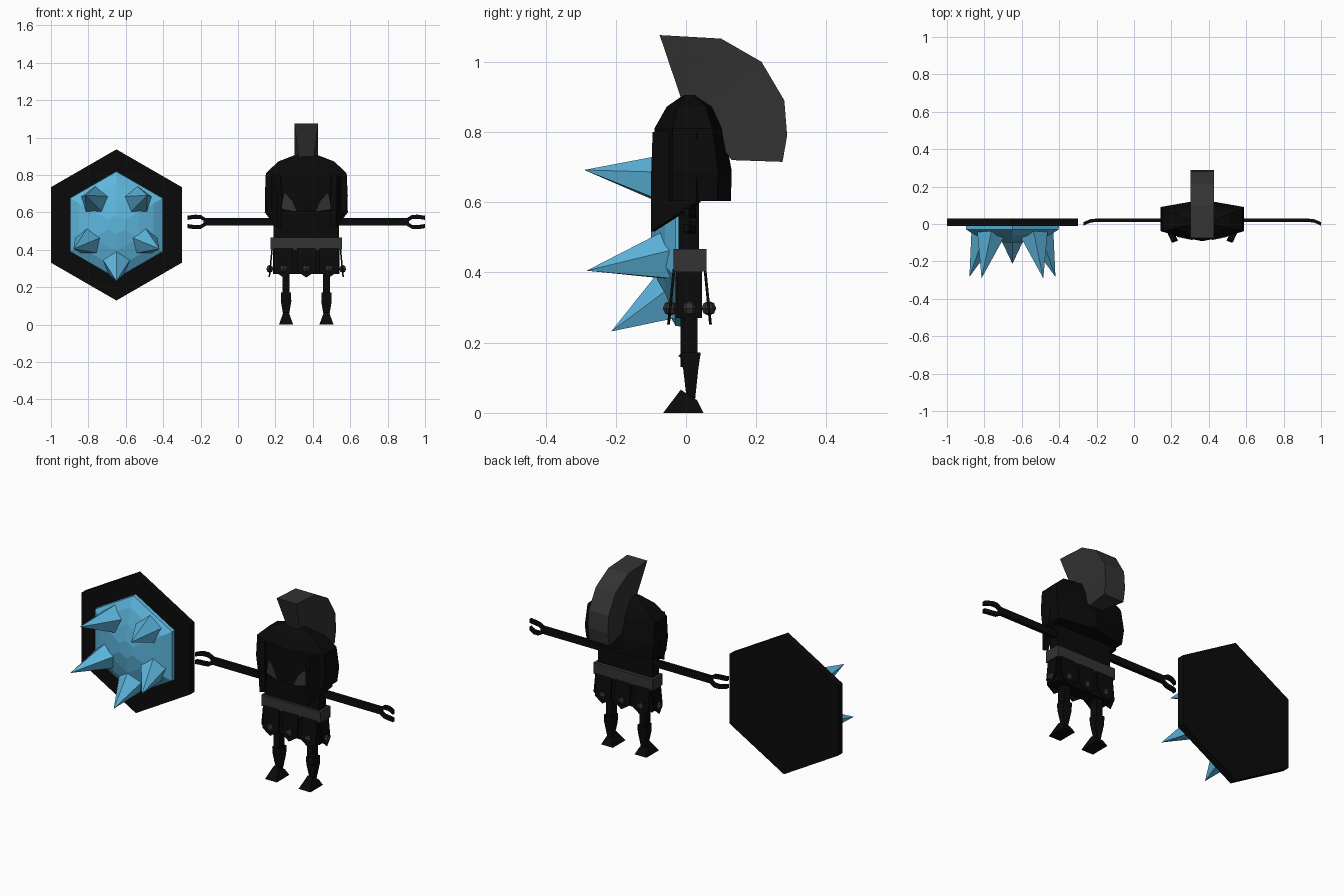
import bpy, bmesh, math
from mathutils import Vector, Matrix

if "Cube" in bpy.data.objects:
    bpy.data.objects.remove(bpy.data.objects["Cube"])

CX = 0.365          # centre line of the figure
SX, SZ = -0.65, 0.533  # centre of the shield


def material(name, rgb):
    m = bpy.data.materials.new(name)
    m.diffuse_color = (*rgb, 1)
    m.use_nodes = True
    m.node_tree.nodes["Principled BSDF"].inputs["Base Color"].default_value = m.diffuse_color
    return m


BLACK = material("black", (0.003, 0.003, 0.003))
GRAY = material("dark gray", (0.033, 0.033, 0.033))
BLUE = material("sky blue", (0.11, 0.47, 0.73))


def finish(name, bm, mat):
    bmesh.ops.recalc_face_normals(bm, faces=bm.faces)
    me = bpy.data.meshes.new(name)
    bm.to_mesh(me)
    bm.free()
    me.materials.append(mat)
    ob = bpy.data.objects.new(name, me)
    bpy.context.collection.objects.link(ob)
    return ob


def loft(name, rings, mat):
    """Skin equal-length rings and cap both ends."""
    bm = bmesh.new()
    vs = [[bm.verts.new(p) for p in r] for r in rings]
    n = len(vs[0])
    for a, b in zip(vs, vs[1:]):
        for i in range(n):
            j = (i + 1) % n
            bm.faces.new((a[i], a[j], b[j], b[i]))
    bm.faces.new(vs[0])
    bm.faces.new(vs[-1])
    return finish(name, bm, mat)


def rect(x0, x1, y0, y1, z):
    return [(x0, y0, z), (x1, y0, z), (x1, y1, z), (x0, y1, z)]


def box(name, x0, x1, y0, y1, z0, z1, mat):
    return loft(name, [rect(x0, x1, y0, y1, z0), rect(x0, x1, y0, y1, z1)], mat)


def hull(name, pts, mat):
    bm = bmesh.new()
    for p in pts:
        bm.verts.new(p)
    bmesh.ops.convex_hull(bm, input=bm.verts[:])
    bmesh.ops.dissolve_limit(bm, angle_limit=0.01, verts=bm.verts[:], edges=bm.edges[:])
    return finish(name, bm, mat)


def cone(name, base, tip, radius, sides, mat):
    base, tip = Vector(base), Vector(tip)
    d = tip - base
    bm = bmesh.new()
    rot = d.to_track_quat('Z', 'Y').to_matrix().to_4x4()
    bmesh.ops.create_cone(bm, cap_ends=True, segments=sides, radius1=radius, radius2=0, depth=d.length,
                          matrix=Matrix.Translation((base + tip) / 2) @ rot)
    return finish(name, bm, mat)


def stud(name, loc):
    bm = bmesh.new()
    bmesh.ops.create_uvsphere(bm, u_segments=6, v_segments=4, radius=0.021, matrix=Matrix.Translation(loc))
    finish(name, bm, GRAY)


def hexagon(r, y):
    return [(SX + r * math.sin(k * math.pi / 3), y, SZ + r * math.cos(k * math.pi / 3)) for k in range(6)]


# Shield plate and faceted boss
loft("shield_plate", [hexagon(0.404, -0.01), hexagon(0.404, 0.03)], BLACK)
loft("shield_boss", [hexagon(r, y) for r, y in
                     ((0.289, 0.0), (0.285, -0.03), (0.23, -0.06), (0.14, -0.085), (0.05, -0.1))], BLUE)

# Five shield spikes: base offset and tip
cone("shield_spike_bottom", (SX, -0.05, 0.325), (SX, -0.213, 0.232), 0.075, 5, BLUE)
for s in (-1, 1):
    cone("shield_spike_upper", (SX + s * 0.115, -0.05, 0.66), (SX + s * 0.165, -0.29, 0.692), 0.08, 5, BLUE)
    cone("shield_spike_middle", (SX + s * 0.145, -0.04, 0.445), (SX + s * 0.23, -0.283, 0.405), 0.08, 5, BLUE)

# Torso, skirt core and belt
box("torso", CX - 0.175, CX + 0.175, -0.022, 0.037, 0.44, 0.72, BLACK)
box("skirt_core", CX - 0.178, CX + 0.178, -0.03, 0.045, 0.27, 0.42, BLACK)
box("belt", CX - 0.19, CX + 0.19, -0.036, 0.058, 0.403, 0.467, GRAY)

# Hanging skirt strips with pointed ends and studs, front and back
for side, y in ((-1, -0.03), (1, 0.05)):
    for k in (-1, 0, 1):
        x = CX + k * 0.122
        prof = [(x - 0.05, 0.41), (x + 0.05, 0.41), (x + 0.05, 0.285), (x, 0.252), (x - 0.05, 0.285)]
        lean = [(px, y + side * (0.41 - pz) * 0.1, pz) for px, pz in prof]
        loft("skirt_strip", [lean, [(a, b + side * 0.008, c) for a, b, c in lean]], BLACK)
        stud("skirt_stud", (x, y + side * 0.015, 0.298))
# Skirt strips at the sides
for s in (-1, 1):
    prof = [(-0.025, 0.41), (0.045, 0.41), (0.045, 0.29), (0.01, 0.255), (-0.025, 0.29)]
    lean = [(CX + s * (0.178 + (0.41 - z) * 0.1), y, z) for y, z in prof]
    loft("side_skirt_strip", [lean, [(a + s * 0.008, b, c) for a, b, c in lean]], BLACK)
    stud("side_skirt_stud", (CX + s * 0.195, 0.01, 0.298))

# Legs, shin guards and feet
for s in (-1, 1):
    x = CX + s * 0.108
    box("thigh", x - 0.019, x + 0.019, -0.015, 0.033, 0.13, 0.29, BLACK)
    loft("shin", [rect(x - 0.012, x + 0.012, 0.003, 0.025, 0.03),
                  rect(x - 0.028, x + 0.028, -0.008, 0.035, 0.125),
                  rect(x - 0.026, x + 0.026, -0.016, 0.042, 0.172)], BLACK)
    cone("knee_stud", (x, -0.008, 0.162), (x, -0.022, 0.162), 0.013, 5, GRAY)
    foot = [(-0.065, 0, 0.038), (0.05, 0, 0.038), (0.032, 0.036, 0.022), (-0.015, 0.066, 0.014), (0.01, 0.045, 0.014)]
    hull("foot", [(x + t * w, y, z) for y, z, w in foot for t in (-1, 1)], BLACK)

# Arms and two-pronged hands
for s in (-1, 1):
    box("arm", CX + s * 0.15, CX + s * 0.55, 0.01, 0.03, 0.53, 0.57, BLACK)
    for t in (-1, 1):
        path = [(0.535, 0.02, 0.008), (0.565, 0.02, 0.026), (0.595, 0.017, 0.028), (0.615, 0.01, 0.025),
                (0.635, 0.0, 0.022)]
        rings = [[(CX + s * d, y + a, 0.549 + t * z + b) for a, b in
                  ((-0.009, -0.011), (0.009, -0.011), (0.009, 0.011), (-0.009, 0.011))] for d, y, z in path]
        loft("hand_prong", rings, BLACK)


# Helmet shell: (height, half width, front y, back y)
def helmet_ring(z, w, f, b):
    half = [(0.57, f * 0.72), (1.0, f * 0.42), (1.0, b * 0.7)]
    pts = [(0, f)] + half + [(0, b)] + [(-x, y) for x, y in reversed(half)]
    return [(CX + x * w, y, z) for x, y in pts]


loft("helmet", [helmet_ring(*r) for r in
                ((0.603, 0.21, -0.092, 0.128), (0.69, 0.222, -0.092, 0.13), (0.81, 0.215, -0.09, 0.108),
                 (0.872, 0.15, -0.055, 0.08), (0.905, 0.065, -0.008, 0.03))], BLACK)

for s in (-1, 1):
    # Cheek guards sloping down toward the front
    side = [(0.222, 0.03, 0.6), (0.158, -0.1, 0.517), (0.158, -0.1, 0.66), (0.165, -0.095, 0.80), (0.218, 0.03, 0.80)]
    hull("cheek_guard", [(CX + s * (d - k), y + k * 0.4, z) for d, y, z in side for k in (0, 0.028)], BLACK)
    # Eyes as thin plates on the angled face
    eye = [(0.115, 0.705), (0.075, 0.66), (0.052, 0.605), (0.135, 0.62)]
    loft("eye", [[(CX + s * d, -0.097 + 0.21 * d + k, z) for d, z in eye] for k in (0, 0.007)], GRAY)

# Helmet crest: wide outer edge, narrower inner edge
outer = [(-0.075, 1.076), (0.1, 1.066), (0.215, 1.0), (0.28, 0.89), (0.288, 0.79), (0.275, 0.715)]
inner = [(-0.03, 0.975), (-0.012, 0.89), (0.03, 0.86), (0.07, 0.82), (0.1, 0.76), (0.13, 0.72)]
outer_first, rest = outer[0], outer[1:]
rings = []
for (oy, oz), (iy, iz) in zip(outer, [outer[0]] + inner[1:]):
    if (oy, oz) == outer_first:
        iy, iz = -0.012, 0.89
    rings.append([(CX - 0.064, oy, oz), (CX + 0.064, oy, oz), (CX + 0.04, iy, iz), (CX - 0.04, iy, iz)])
loft("helmet_crest", rings, GRAY)
